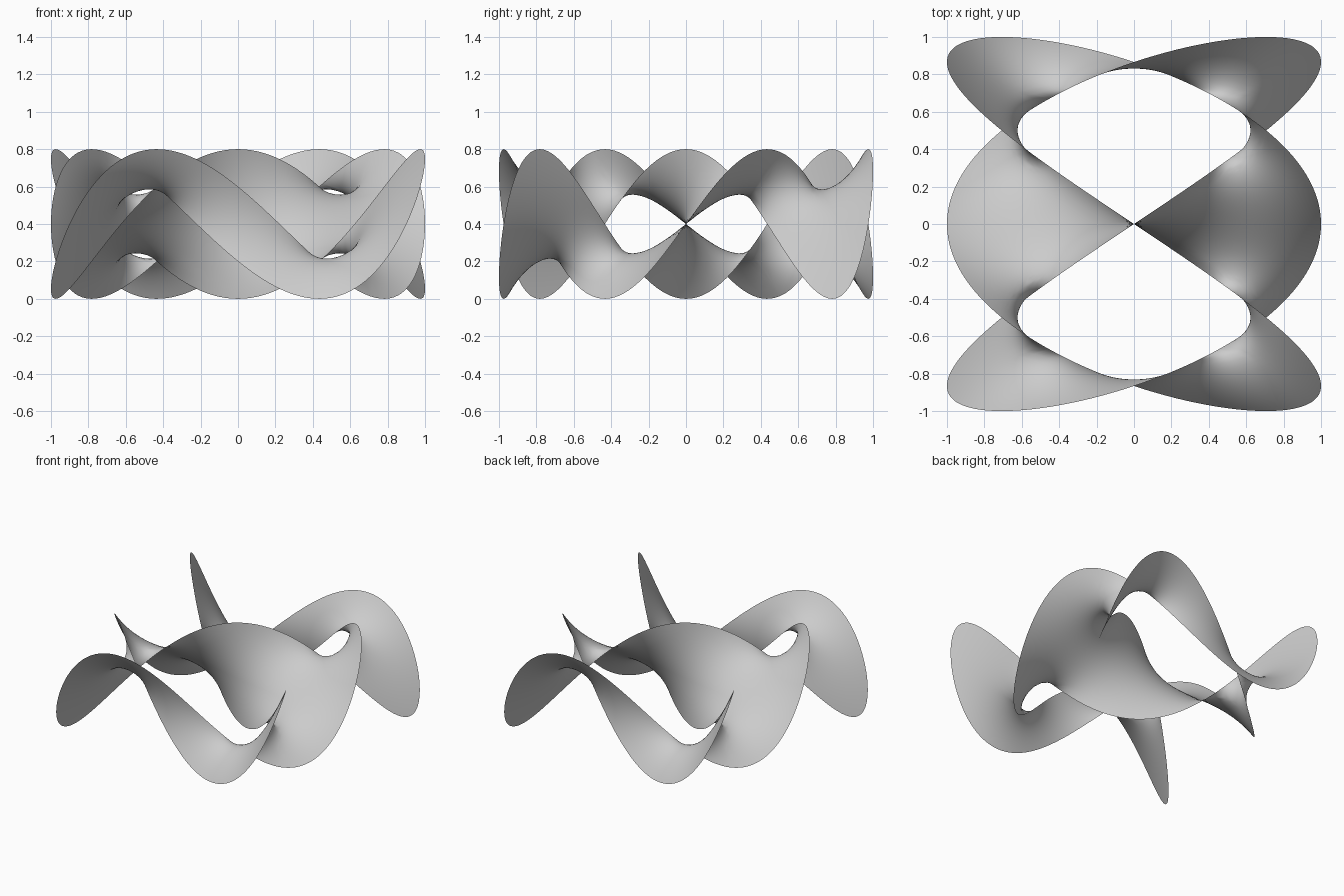
import bpy
import math
from mathutils import Vector

old = bpy.data.objects.get("Cube")
if old:
    bpy.data.objects.remove(old, do_unlink=True)

TURN = 24      # curve units in one full loop
POST = 5       # cells down each twisted crossing
TIP = 10       # cells round the tip of a side lobe
SIDE = 8       # cells along a side lobe
CORNER = 18    # cells along a corner lobe


def rim(u):
    """Closed knotted rim; u runs over TURN units."""
    t = u * 2 * math.pi / TURN
    return Vector((math.cos(3 * t), math.sin(2 * t), 0.4 + 0.4 * math.sin(7 * t)))


verts, tris, rim_pos, index = [], [], {}, {}


def shared(key, point):
    """Vertex that neighbouring patches have in common."""
    if key not in index:
        index[key] = len(verts)
        verts.append(point)
    return index[key]


def arc(a, b, n, bunch=0.0):
    """Vertices along the rim from a to b, bunched towards the middle."""
    out = []
    for i in range(n + 1):
        c = 2 * i / n - 1
        f = (1 + bunch * c ** 3 + (1 - bunch) * c) / 2
        u = (a + (b - a) * f) % TURN
        v = shared(round(u * 1000) % (TURN * 1000), rim(u))
        rim_pos[v] = u
        out.append(v)
    return out


def post(a, b, n):
    """Vertices between two strands at a crossing, ends included."""
    a, b = a % TURN, b % TURN
    lo, hi = min(a, b), max(a, b)
    ends = arc(lo, lo, 1)[:1], arc(hi, hi, 1)[:1]
    inner = [shared((lo, hi, i), rim(lo).lerp(rim(hi), i / n)) for i in range(1, n)]
    out = ends[0] + inner + ends[1]
    return out if a == lo else out[::-1]


def add_patch(bottom, right, top, left, flip):
    """Fill four sides with a blended grid."""
    n, m = len(bottom) - 1, len(left) - 1
    grid = [[0] * (n + 1) for _ in range(m + 1)]
    b, r, t, l = ([verts[i] for i in s] for s in (bottom, right, top, left))
    for j in range(m + 1):
        for i in range(n + 1):
            if j == 0:
                grid[j][i] = bottom[i]
            elif j == m:
                grid[j][i] = top[i]
            elif i == 0:
                grid[j][i] = left[j]
            elif i == n:
                grid[j][i] = right[j]
            else:
                x, y = i / n, j / m
                p = b[i].lerp(t[i], y) + l[j].lerp(r[j], x)
                p -= b[0].lerp(b[n], x).lerp(t[0].lerp(t[n], x), y)
                grid[j][i] = len(verts)
                verts.append(p)
    for j in range(m):
        for i in range(n):
            p, q = grid[j][i], grid[j][i + 1]
            s, w = grid[j + 1][i + 1], grid[j + 1][i]
            # split each cell along its shorter diagonal
            if (verts[p] - verts[s]).length < (verts[q] - verts[w]).length:
                pair = (p, q, s), (p, s, w)
            else:
                pair = (p, q, w), (q, s, w)
            for tri in pair:
                tris.append(tri[::-1] if flip else tri)


def relax(sweeps):
    """Pull the sheet tight like a soap film, holding the rim."""
    count = len(verts)
    for _ in range(sweeps):
        pull = [Vector() for _ in range(count)]
        even = [Vector() for _ in range(count)]
        normal = [Vector() for _ in range(count)]
        weight, hits = [0.0] * count, [0] * count
        for tri in tris:
            p = [verts[i] for i in tri]
            cross = (p[1] - p[0]).cross(p[2] - p[0])
            area = max(cross.length, 1e-9)
            for k in range(3):
                l, m = (k + 1) % 3, (k + 2) % 3
                w = (p[l] - p[k]).dot(p[m] - p[k]) / area
                w = min(max(w, -10), 10)
                i, j = tri[l], tri[m]
                step = (p[m] - p[l]) * w
                pull[i] += step
                pull[j] -= step
                weight[i] += abs(w)
                weight[j] += abs(w)
                even[tri[k]] += p[l] + p[m]
                hits[tri[k]] += 2
                normal[tri[k]] += cross
        for i in range(count):
            if i not in rim_pos:
                e = even[i] / hits[i] - verts[i]
                n = normal[i].normalized()
                d = pull[i] / weight[i]
                verts[i] = verts[i] + n * n.dot(d) * 0.9 + (e - n * n.dot(e)) * 0.1


def refine():
    """Split each triangle in four; new rim points land on the curve."""
    global tris
    uses, mids = {}, {}
    for t in tris:
        for k in range(3):
            e = frozenset((t[k], t[(k + 1) % 3]))
            uses[e] = uses.get(e, 0) + 1
    for e, used in uses.items():
        a, b = e
        mids[e] = len(verts)
        if used == 1:
            half = TURN / 2
            gap = (rim_pos[b] - rim_pos[a] + half) % TURN - half
            u = (rim_pos[a] + gap / 2) % TURN
            rim_pos[len(verts)] = u
            verts.append(rim(u))
        else:
            verts.append((verts[a] + verts[b]) / 2)
    split = []
    for a, b, c in tris:
        x, y, z = (mids[frozenset(e)] for e in ((a, b), (b, c), (c, a)))
        split += [(a, x, z), (x, b, y), (z, y, c), (x, y, z)]
    tris = split


# Two large side lobes, each from the middle crossing out to a tip
for sign, shift in ((1, 0), (-1, 12)):
    def at(u):
        return sign * u + shift
    outer = post(at(17), at(1), POST) + arc(at(1), at(-1), TIP)[1:-1] + post(at(-1), at(7), POST)
    add_patch(arc(at(18), at(17), SIDE), outer, arc(at(6), at(7), SIDE),
              post(at(18), at(6), 2 * POST + TIP), sign < 0)

# Four corner lobes
for sign, shift in ((1, 0), (-1, 0), (1, 12), (-1, 12)):
    def at(u):
        return sign * u + shift
    add_patch(arc(at(2), at(1), CORNER, 0.7), post(at(1), at(17), POST),
              arc(at(14), at(17), CORNER), post(at(2), at(14), POST), sign < 0)

relax(250)
refine()
relax(60)
refine()
relax(6)

# Twisted sheet object
mesh = bpy.data.meshes.new("twisted_sheet")
mesh.from_pydata([tuple(v) for v in verts], [], tris)
mesh.polygons.foreach_set("use_smooth", [True] * len(mesh.polygons))
mesh.update()
sheet = bpy.data.objects.new("twisted_sheet", mesh)
bpy.context.collection.objects.link(sheet)

# Plain grey material
grey = bpy.data.materials.new("light_grey")
grey.use_nodes = True
colour = (0.6, 0.6, 0.6, 1)
grey.diffuse_color = colour
grey.node_tree.nodes["Principled BSDF"].inputs["Base Color"].default_value = colour
mesh.materials.append(grey)
